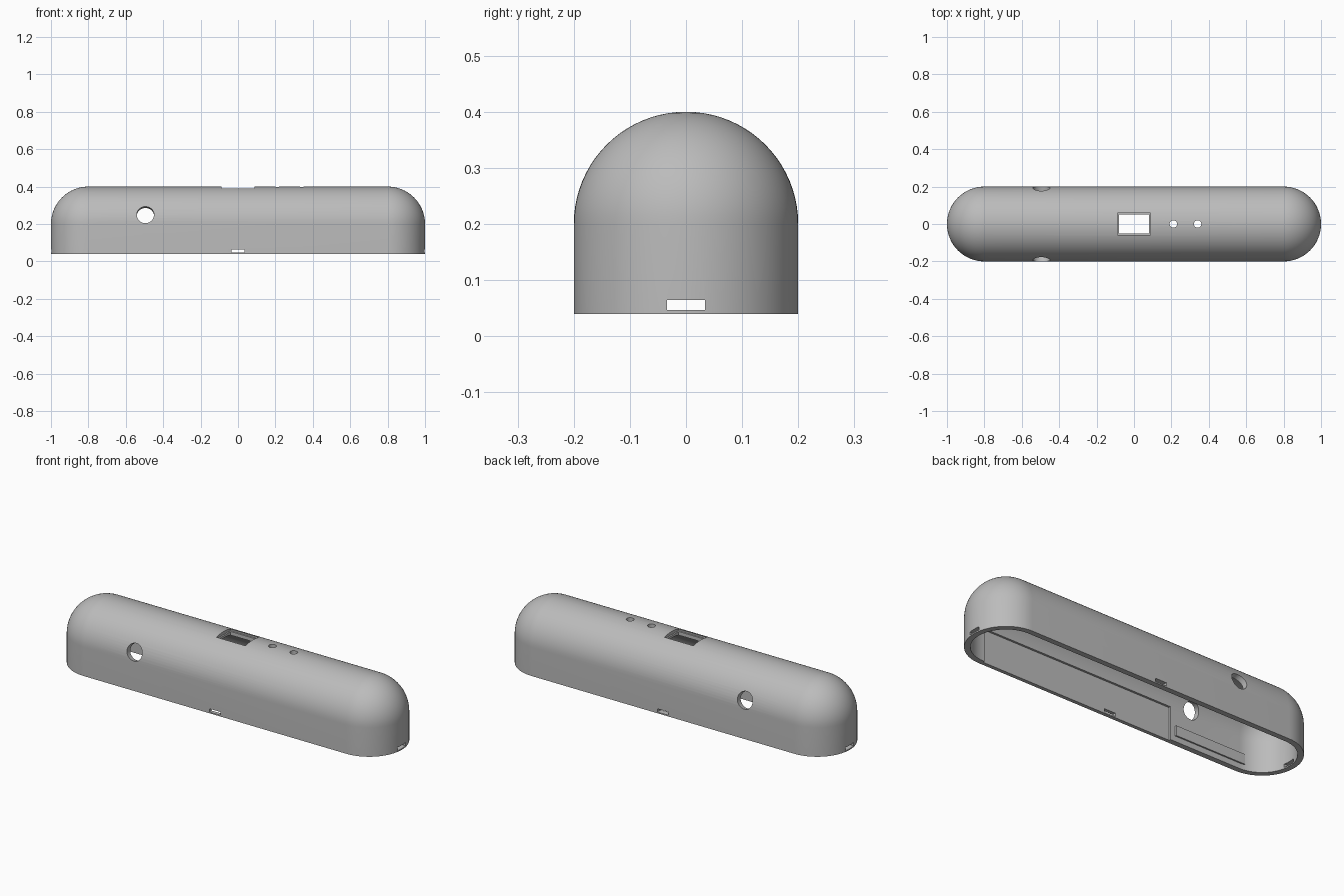
import bpy, bmesh, math
from mathutils import Matrix

cube = bpy.data.objects.get("Cube")
if cube:
    bpy.data.objects.remove(cube, do_unlink=True)

HALF = 0.8     # half length of the straight section
R = 0.2        # outer radius
WALL = 0.03
BASE = 0.04    # height of the open rim
ARC = 32       # segments per rounded end

grey = bpy.data.materials.new("plain grey")
grey.use_nodes = True
grey.diffuse_color = (0.5, 0.5, 0.5, 1)
grey.node_tree.nodes["Principled BSDF"].inputs["Base Color"].default_value = (0.5, 0.5, 0.5, 1)


def make_object(name, bm):
    bmesh.ops.recalc_face_normals(bm, faces=bm.faces[:])
    mesh = bpy.data.meshes.new(name)
    bm.to_mesh(mesh)
    bm.free()
    mesh.materials.append(grey)
    obj = bpy.data.objects.new(name, mesh)
    bpy.context.collection.objects.link(obj)
    return obj


def domed_capsule(name, radius, bottom):
    """Stadium plan with straight sides and a rounded top."""
    bm = bmesh.new()
    steps = 20
    levels = [(radius, bottom)]
    for i in range(steps):
        a = math.pi / 2 * i / steps
        levels.append((radius * math.cos(a), R + radius * math.sin(a)))
    rings = []
    for r, z in levels:
        ring = []
        for side in (1, -1):
            for k in range(ARC + 1):
                a = -math.pi / 2 + math.pi * k / ARC
                ring.append(bm.verts.new((side * (HALF + r * math.cos(a)), side * r * math.sin(a), z)))
        rings.append(ring)
    n = len(rings[0])
    for low, high in zip(rings, rings[1:]):
        for i in range(n):
            j = (i + 1) % n
            bm.faces.new((low[i], low[j], high[j], high[i]))
    bm.faces.new(rings[0])
    # Close the top along the ridge
    ends = [bm.verts.new((s * HALF, 0, R + radius)) for s in (1, -1)]
    top = rings[-1]
    for e in range(2):
        start = e * (ARC + 1)
        for k in range(start, start + ARC):
            bm.faces.new((top[k], top[k + 1], ends[e]))
        last = start + ARC
        bm.faces.new((top[last], top[(last + 1) % n], ends[1 - e], ends[e]))
    return make_object(name, bm)


def box(name, x, y, z):
    """Box from its (low, high) range on each axis."""
    bm = bmesh.new()
    mid = [(a + b) / 2 for a, b in (x, y, z)]
    size = [b - a for a, b in (x, y, z)]
    bmesh.ops.create_cube(bm, size=1, matrix=Matrix.Translation(mid) @ Matrix.Diagonal((*size, 1)))
    return make_object(name, bm)


def rod(name, radius, depth, matrix):
    bm = bmesh.new()
    bmesh.ops.create_cone(bm, cap_ends=True, segments=40, radius1=radius, radius2=radius,
                          depth=depth, matrix=matrix)
    return make_object(name, bm)


def cut(target, cutter):
    cutter.hide_render = True
    mod = target.modifiers.new("cut", "BOOLEAN")
    mod.operation = "DIFFERENCE"
    mod.solver = "EXACT"
    mod.object = cutter
    bpy.context.view_layer.objects.active = target
    bpy.ops.object.modifier_apply(modifier=mod.name)
    bpy.data.objects.remove(cutter, do_unlink=True)


# Hollow shell, open underneath
shell = domed_capsule("shell", R, BASE)
cut(shell, domed_capsule("cavity", R - WALL, BASE - 0.05))

# Stepped display window in the top
cut(shell, box("window_pocket", (-0.088, 0.088), (-0.06, 0.06), (0.382, 0.5)))
cut(shell, box("window_opening", (-0.08, 0.08), (-0.051, 0.051), (0.3, 0.5)))

# Two button holes in the top
for x in (0.21, 0.34):
    cut(shell, rod("button_hole", 0.02, 0.2, Matrix.Translation((x, 0, 0.4))))

# Round side holes, square to the curved surface
tilt = math.asin(0.05 / R)
for side in (1, -1):
    place = Matrix.Translation((-0.495, 0, R)) @ Matrix.Rotation(side * (tilt - math.pi / 2), 4, "X")
    cut(shell, rod("side_hole", 0.046, 0.2, place @ Matrix.Translation((0, 0, R))))

# Clip slots just above the rim on all four sides
cut(shell, box("clip_slots_sides", (-0.034, 0.034), (-0.3, 0.3), (0.047, 0.065)))
cut(shell, box("clip_slots_ends", (-1.1, 1.1), (-0.034, 0.034), (0.047, 0.065)))

# Shallow recess inside the front wall
cut(shell, box("wall_recess", (-0.37, 0.79), (-0.18, -0.1), (0.0, 0.22)))

# Small rail on the inside of the front wall
rail = box("inner_rail", (-0.83, -0.4), (-0.172, -0.162), (0.07, 0.125))

bpy.ops.object.select_all(action="DESELECT")
shell.select_set(True)
bpy.context.view_layer.objects.active = shell
bpy.ops.object.shade_smooth_by_angle(angle=math.radians(30))
